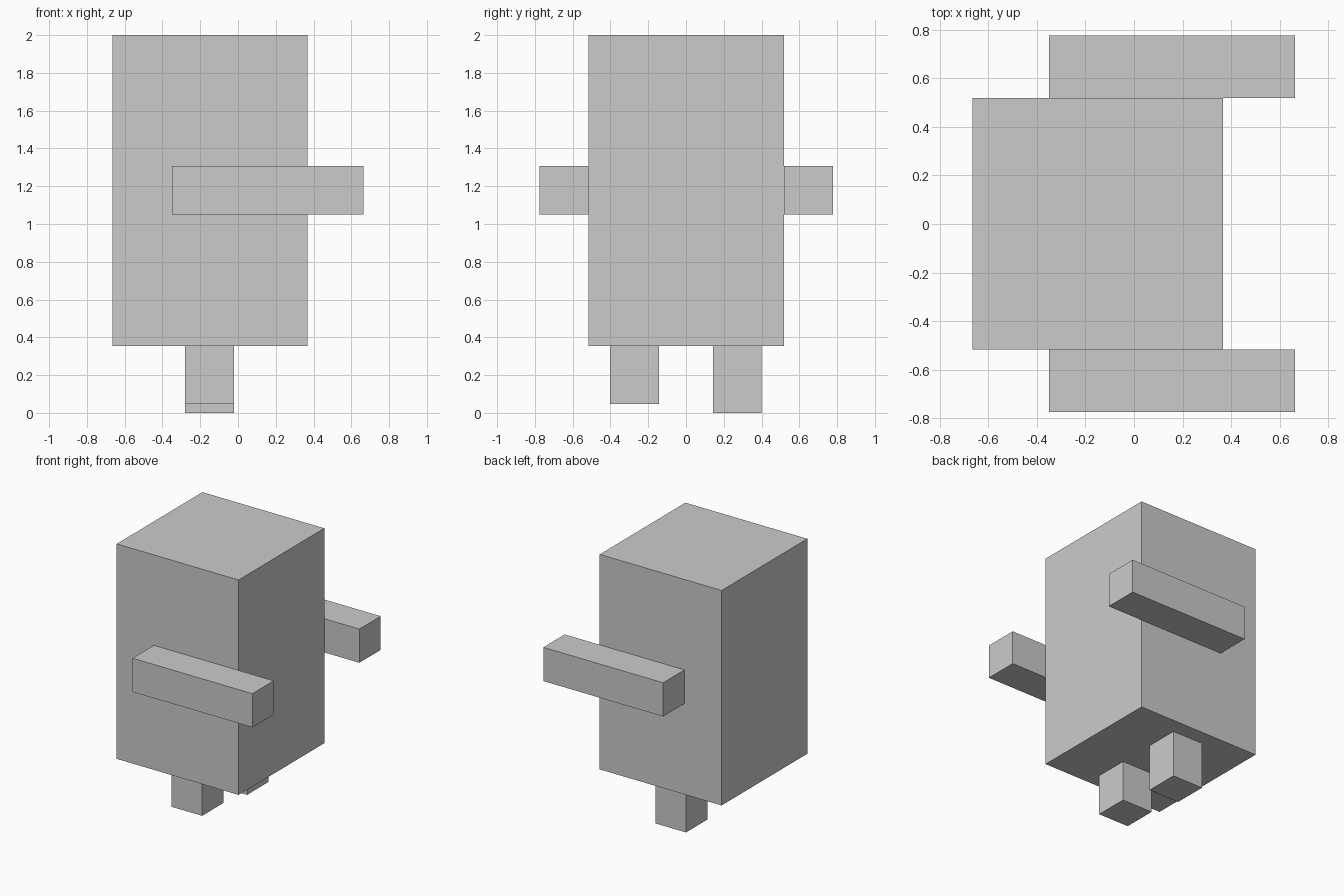
import bpy

if "Cube" in bpy.data.objects:
    bpy.data.objects.remove(bpy.data.objects["Cube"])


def box(name, x, y, z):
    """Axis-aligned box from (min, max) ranges."""
    bpy.ops.mesh.primitive_cube_add(size=1, location=[sum(r) / 2 for r in (x, y, z)])
    obj = bpy.context.object
    obj.name = name
    obj.scale = [r[1] - r[0] for r in (x, y, z)]
    bpy.ops.object.transform_apply(location=False, rotation=False, scale=True)
    return obj


# Main body block
box("body", (-0.665, 0.367), (-0.517, 0.519), (0.355, 2.0))

# Arms lie flat against the sides and reach forward along +x
box("right_arm", (-0.35, 0.664), (-0.775, -0.517), (1.05, 1.308))
box("left_arm", (-0.35, 0.664), (0.519, 0.777), (1.05, 1.308))

# Legs, one slightly shorter than the other
box("right_leg", (-0.28, -0.022), (-0.402, -0.144), (0.047, 0.355))
box("left_leg", (-0.28, -0.022), (0.142, 0.4), (0.0, 0.355))
